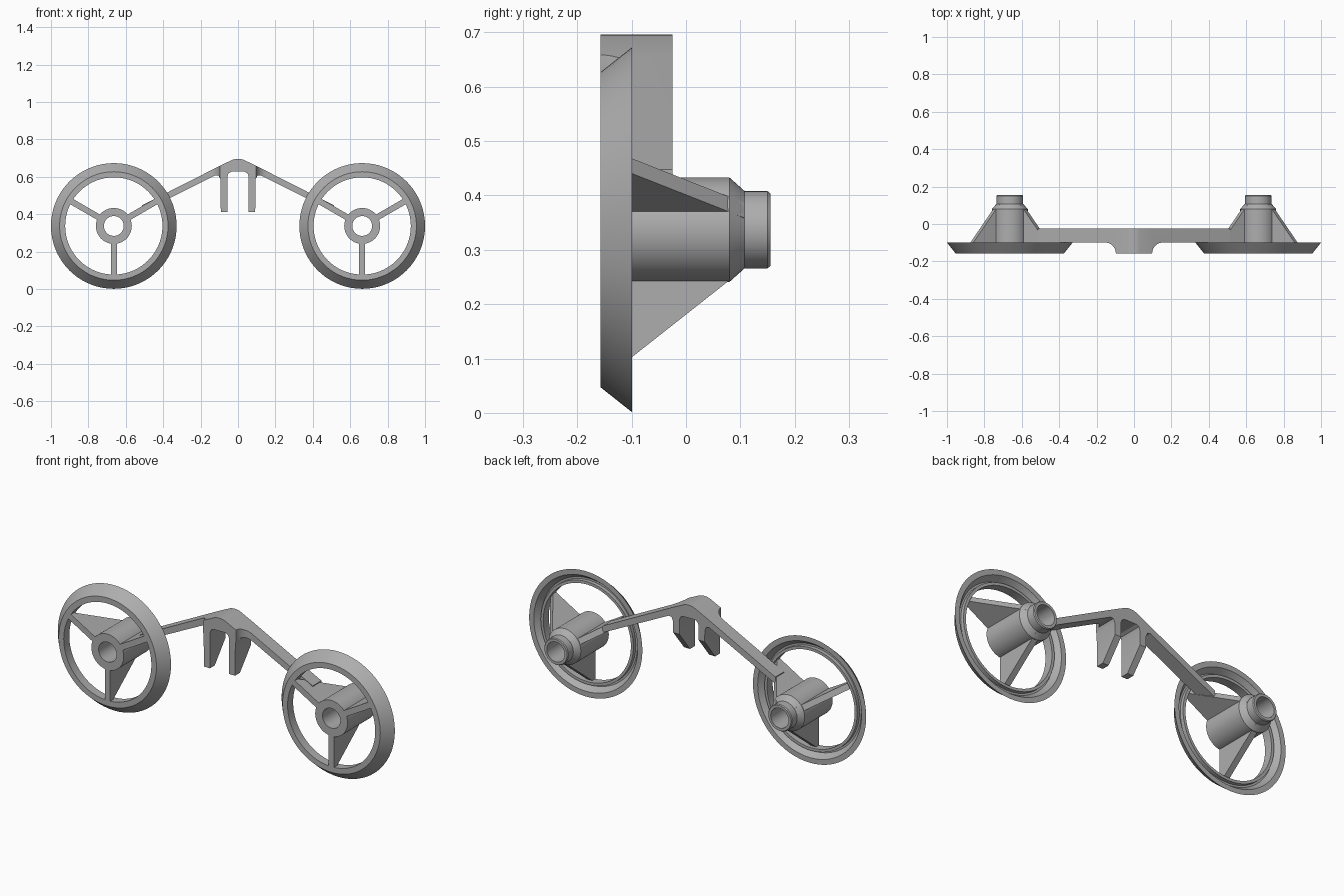
import bpy, bmesh, math
from mathutils import Vector, Matrix

cube = bpy.data.objects.get("Cube")
if cube:
    bpy.data.objects.remove(cube, do_unlink=True)

grey = bpy.data.materials.new("grey_plastic")
grey.use_nodes = True
COLOR = (0.42, 0.42, 0.42, 1)
grey.diffuse_color = COLOR
grey.node_tree.nodes["Principled BSDF"].inputs["Base Color"].default_value = COLOR

FRONT, BACK = -0.157, -0.025
WHEEL_X, WHEEL_Z = 0.664, 0.337


def finish(name, bm):
    bmesh.ops.recalc_face_normals(bm, faces=bm.faces)
    mesh = bpy.data.meshes.new(name)
    bm.to_mesh(mesh)
    bm.free()
    mesh.materials.append(grey)
    obj = bpy.data.objects.new(name, mesh)
    bpy.context.collection.objects.link(obj)
    return obj


def smooth(obj):
    bpy.ops.object.select_all(action="DESELECT")
    obj.select_set(True)
    bpy.context.view_layer.objects.active = obj
    bpy.ops.object.shade_smooth_by_angle(angle=math.radians(28))


def prism(name, points, offset):
    """Close the 3D outline and push it along offset."""
    bm = bmesh.new()
    face = bm.faces.new([bm.verts.new(p) for p in points])
    ext = bmesh.ops.extrude_face_region(bm, geom=[face])
    verts = [v for v in ext["geom"] if isinstance(v, bmesh.types.BMVert)]
    bmesh.ops.translate(bm, verts=verts, vec=offset)
    return finish(name, bm)


def lathe(name, profile, x, steps=72):
    """Spin a closed (radius, y) profile about a wheel axle."""
    bm = bmesh.new()
    rings = []
    for i in range(steps):
        a = math.tau * i / steps
        rings.append([bm.verts.new((x + r * math.cos(a), y, WHEEL_Z + r * math.sin(a)))
                      for r, y in profile])
    n = len(profile)
    for i in range(steps):
        a, b = rings[i], rings[(i + 1) % steps]
        for j in range(n):
            k = (j + 1) % n
            bm.faces.new((a[j], a[k], b[k], b[j]))
    obj = finish(name, bm)
    smooth(obj)
    return obj


def boolean(obj, cutter, operation):
    cutter.hide_render = True
    mod = obj.modifiers.new("cut", "BOOLEAN")
    mod.operation, mod.solver, mod.object = operation, "EXACT", cutter
    bpy.context.view_layer.objects.active = obj
    bpy.ops.object.modifier_apply(modifier=mod.name)
    bpy.data.objects.remove(cutter, do_unlink=True)


def mirrored(half):
    """Complete a half outline that runs from the centre line back to it."""
    return half + [(-x, v) for x, v in reversed(half) if x > 0]


# Wheels: bevelled rim grooved at the back, hollow stepped hub, three ribs
rim_profile = [(0.26, FRONT), (0.29, FRONT), (0.336, -0.099), (0.308, -0.099),
               (0.285, -0.13), (0.275, -0.13), (0.275, -0.11), (0.26, -0.11)]
hub_profile = [(0.053, FRONT), (0.096, FRONT), (0.096, 0.08), (0.071, 0.108),
               (0.071, 0.15), (0.067, 0.155), (0.053, 0.155)]
rib_profile = [(0.06, FRONT), (0.268, FRONT), (0.268, -0.142), (0.071, 0.108), (0.06, 0.108)]
RIB = 0.032

for side, x in (("left", WHEEL_X), ("right", -WHEEL_X)):
    lathe(side + "_rim", rim_profile, x)
    lathe(side + "_hub", hub_profile, x)
    for i, angle in enumerate((30, 150, 270)):
        rib = prism(f"{side}_rib_{i + 1}",
                    [(r, y, -RIB / 2) for r, y in rib_profile], (0, 0, RIB))
        rib.data.transform(Matrix.Translation((x, 0, WHEEL_Z))
                           @ Matrix.Rotation(-math.radians(angle), 4, "Y"))

# Bridge: arched bar with two prongs, seen from the front
half = [(0, 0.696), (0.015, 0.695), (0.03, 0.691), (0.1, 0.657), (0.512, 0.448),
        (0.512, 0.412), (0.12, 0.608), (0.104, 0.606), (0.094, 0.585), (0.092, 0.412),
        (0.057, 0.412), (0.057, 0.602), (0.05, 0.619), (0.035, 0.627)]
bridge = prism("bridge", [(x, FRONT, z) for x, z in mirrored(half)], (0, BACK - FRONT, 0))

# Plan shape: thin bar that flares forward to the middle block
arc = [math.radians(90 * i / 8) for i in range(9)]
flare = [(0.155 - 0.058 * math.sin(a), FRONT + 0.058 * (1 - math.cos(a)) - 0.001)
         for a in arc]
flare = [(x, -0.1 - (y - FRONT)) for x, y in flare]
plan = mirrored([(0, BACK + 0.01), (0.6, BACK + 0.01), (0.6, -0.099)] + flare
                + [(0.097, FRONT - 0.01)])
boolean(bridge, prism("plan_cutter", [(x, y, 0) for x, y in plan], (0, 0, 1)), "INTERSECT")

# Slanted back of the prongs
wedge = [(-0.2, -0.115, 0.4), (-0.2, 0, 0.4), (-0.2, 0, 0.56), (-0.2, BACK, 0.525),
         (-0.2, -0.115, 0.412)]
boolean(bridge, prism("prong_cutter", wedge, (0.4, 0, 0)), "DIFFERENCE")
smooth(bridge)
